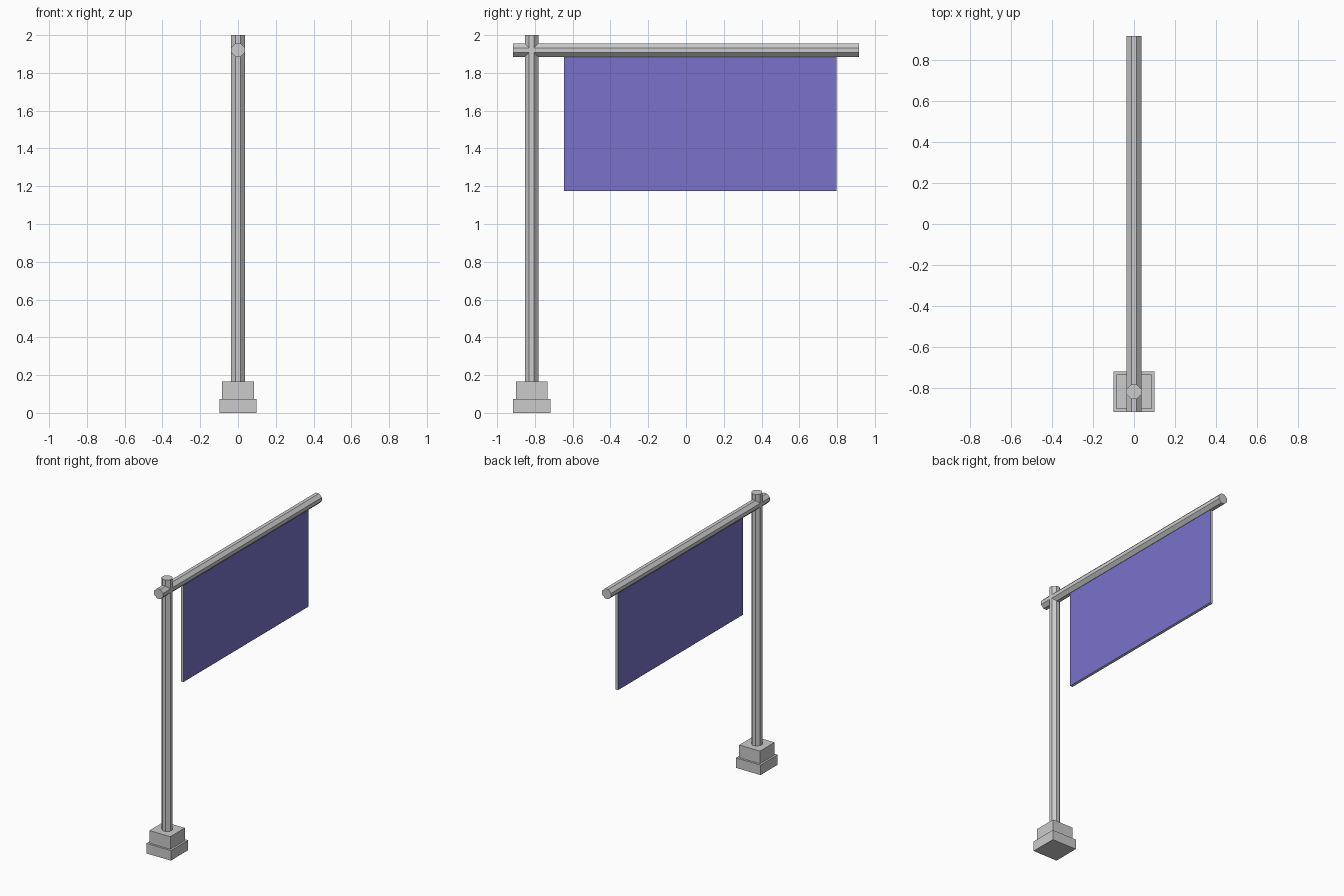
import bpy
import bmesh
from mathutils import Matrix, Vector

if "Cube" in bpy.data.objects:
    bpy.data.objects.remove(bpy.data.objects["Cube"])

POLE_Y = -0.817


def add_object(name, bm):
    bmesh.ops.recalc_face_normals(bm, faces=bm.faces)
    mesh = bpy.data.meshes.new(name)
    bm.to_mesh(mesh)
    bm.free()
    obj = bpy.data.objects.new(name, mesh)
    bpy.context.collection.objects.link(obj)
    return obj


def box(name, lo, hi):
    lo, hi = Vector(lo), Vector(hi)
    bm = bmesh.new()
    bmesh.ops.create_cube(bm, size=1)
    bmesh.ops.scale(bm, vec=hi - lo, verts=bm.verts)
    bmesh.ops.translate(bm, vec=(lo + hi) / 2, verts=bm.verts)
    return add_object(name, bm)


def octagon_bar(name, start, end, half=0.036, flat=0.013):
    """Flat-sided octagonal bar running from start to end."""
    start, end = Vector(start), Vector(end)
    bm = bmesh.new()
    ring = [(half, -flat), (half, flat), (flat, half), (-flat, half),
            (-half, flat), (-half, -flat), (-flat, -half), (flat, -half)]
    face = bm.faces.new([bm.verts.new((x, y, 0)) for x, y in ring])
    ext = bmesh.ops.extrude_face_region(bm, geom=[face], use_keep_orig=True)
    top = [v for v in ext["geom"] if isinstance(v, bmesh.types.BMVert)]
    axis = end - start
    bmesh.ops.translate(bm, vec=(0, 0, axis.length), verts=top)
    turn = Vector((0, 0, 1)).rotation_difference(axis).to_matrix().to_4x4()
    bmesh.ops.transform(bm, matrix=Matrix.Translation(start) @ turn, verts=bm.verts)
    return add_object(name, bm)


# Stepped square foot
for name, half, z0, z1 in (("base_lower", 0.099, 0, 0.073),
                           ("base_upper", 0.084, 0.073, 0.165)):
    box(name, (-half, POLE_Y - half, z0), (half, POLE_Y + half, z1))

# Upright pole and crossing arm
octagon_bar("pole", (0, POLE_Y, 0.16), (0, POLE_Y, 2.0))
octagon_bar("arm", (0, -0.916, 1.92), (0, 0.916, 1.92))

# Hanging banner: coloured broad faces, grey edges
banner = box("banner", (-0.01, -0.645, 1.175), (0.01, 0.798, 1.91))
cloth = bpy.data.materials.new("purple_cloth")
cloth.diffuse_color = (0.19, 0.17, 0.6, 1)
cloth.use_nodes = True
cloth.node_tree.nodes["Principled BSDF"].inputs["Base Color"].default_value = cloth.diffuse_color
banner.data.materials.append(None)
banner.data.materials.append(cloth)
for poly in banner.data.polygons:
    poly.material_index = 1 if abs(poly.normal.x) > 0.9 else 0
